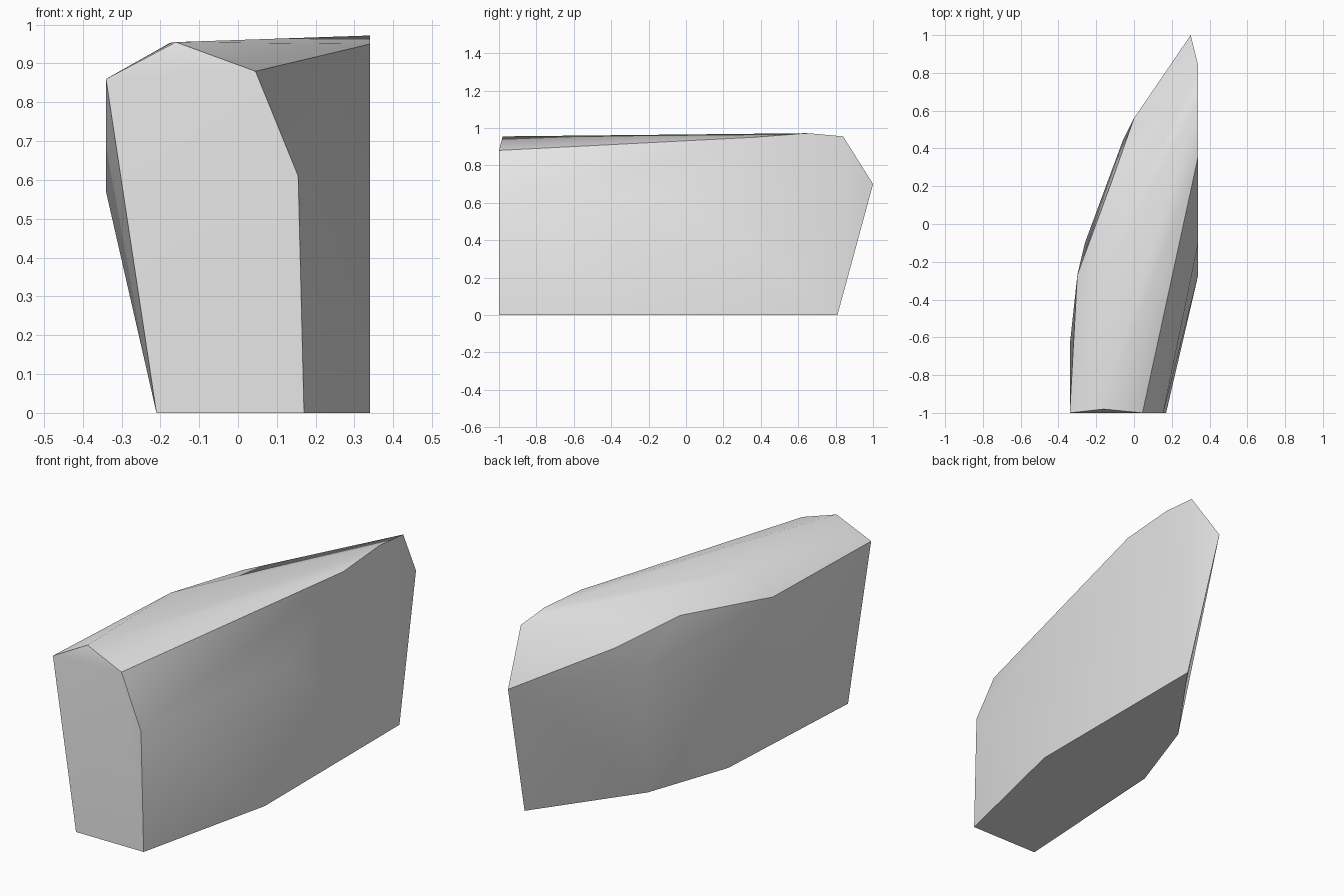
import bpy
import bmesh
import math

# Remove the default cube
default_cube = bpy.data.objects.get("Cube")
if default_cube:
    bpy.data.objects.remove(default_cube, do_unlink=True)


def make_material(name, color):
    material = bpy.data.materials.new(name)
    material.use_nodes = True
    material.diffuse_color = color
    for node in material.node_tree.nodes:
        if node.type == "BSDF_PRINCIPLED":
            node.inputs["Base Color"].default_value = color
    return material


def hull_object(name, points, material, smooth_angle):
    """Wrap the corner points in a faceted shell with softened shallow edges."""
    bm = bmesh.new()
    for point in points:
        bm.verts.new(point)
    bmesh.ops.convex_hull(bm, input=bm.verts[:])
    loose = [vert for vert in bm.verts if not vert.link_faces]
    bmesh.ops.delete(bm, geom=loose, context="VERTS")
    bmesh.ops.dissolve_limit(bm, angle_limit=math.radians(0.5),
                             verts=bm.verts[:], edges=bm.edges[:])
    bmesh.ops.recalc_face_normals(bm, faces=bm.faces[:])
    mesh = bpy.data.meshes.new(name)
    bm.to_mesh(mesh)
    bm.free()
    mesh.materials.append(material)
    obj = bpy.data.objects.new(name, mesh)
    bpy.context.collection.objects.link(obj)
    bpy.ops.object.select_all(action="DESELECT")
    obj.select_set(True)
    bpy.context.view_layer.objects.active = obj
    bpy.ops.object.shade_smooth_by_angle(angle=math.radians(smooth_angle))
    return obj


side = 0.34   # flat cut plane on the left flank
front = -1    # flat cut plane on the front end

# Base outline on the ground
base = [(x, y, 0) for x, y in (
    (-0.21, front), (-0.16, -0.11), (-0.01, 0.32),
    (side, 0.81), (side, -0.27), (0.17, front))]

# Front end above the ground
front_end = [(x, front, z) for x, z in (
    (0.155, 0.61), (0.045, 0.88), (-side, 0.86))]

# Left flank above the ground
left_flank = [(side, y, z) for y, z in (
    (-0.1, 0.64), (0.36, 0.95), (0.65, 0.972), (0.84, 0.955))]

# Bulge of the right flank, its upper rim, and the top ridge
right_bulge = [(-side, -0.64, 0.57), (-0.26, -0.1, 0.6), (-0.06, 0.44, 0.68)]
right_rim = [(-0.3, -0.27, 0.845), (-0.12, 0.22, 0.89), (0, 0.56, 0.825)]
top_ridge = [(-0.16, -0.98, 0.955), (-0.175, -0.29, 0.953)]
back_tip = [(0.3, 1, 0.7)]

stone_grey = make_material("stone grey", (0.8, 0.8, 0.8, 1))
hull_object("rock_slab",
            base + front_end + left_flank + right_bulge + right_rim
            + top_ridge + back_tip,
            stone_grey, 30)
